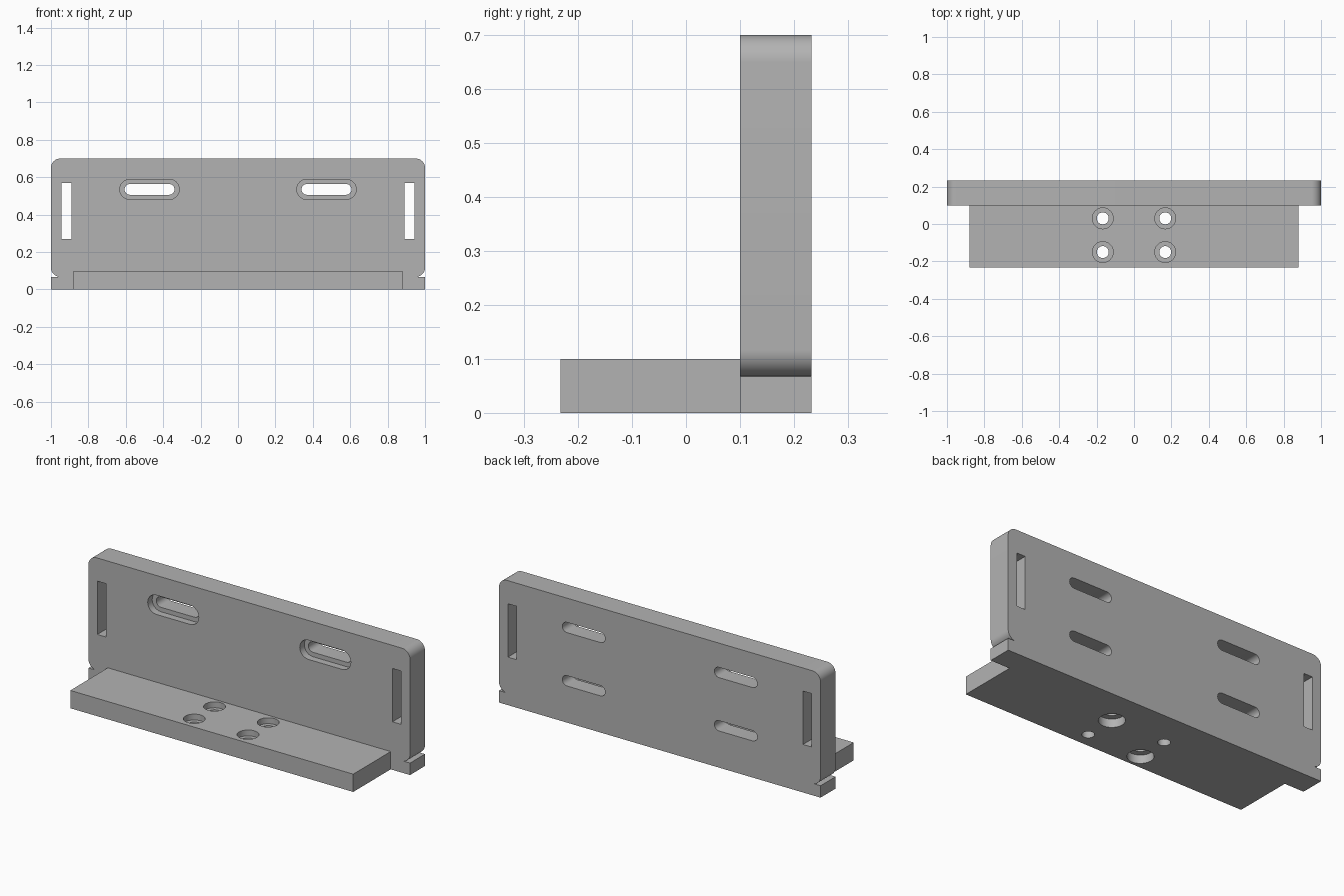
import bpy
import bmesh
from math import cos, sin, radians
from mathutils import Vector

if "Cube" in bpy.data.objects:
    bpy.data.objects.remove(bpy.data.objects["Cube"])

grey = bpy.data.materials.new("plain grey")
grey.use_nodes = True
grey.diffuse_color = (0.45, 0.45, 0.45, 1)
grey.node_tree.nodes["Principled BSDF"].inputs["Base Color"].default_value = (0.45, 0.45, 0.45, 1)


def arc(cx, cy, r, start, end, steps=12):
    angles = [radians(start + (end - start) * i / steps) for i in range(steps + 1)]
    return [(cx + r * cos(a), cy + r * sin(a)) for a in angles]


def rect(x0, x1, y0, y1):
    return [(x0, y0), (x1, y0), (x1, y1), (x0, y1)]


def slot(cx, cy, length, r):
    h = length / 2 - r
    return arc(cx + h, cy, r, -90, 90) + arc(cx - h, cy, r, 90, 270)


def prism(name, outline, axis, low, high):
    """Extrude an outline along y (outline in x, z) or z (outline in x, y)."""
    place = (lambda a, b: (a, low, b)) if axis == "y" else (lambda a, b: (a, b, low))
    push = Vector((0, high - low, 0)) if axis == "y" else Vector((0, 0, high - low))
    bm = bmesh.new()
    face = bm.faces.new([bm.verts.new(place(a, b)) for a, b in outline])
    top = bmesh.ops.extrude_face_region(bm, geom=[face])["geom"]
    bmesh.ops.translate(bm, vec=push, verts=[v for v in top if isinstance(v, bmesh.types.BMVert)])
    if face.is_valid and len(face.edges) and not all(e.is_manifold for e in face.edges):
        bm.faces.remove(face)
    bmesh.ops.recalc_face_normals(bm, faces=bm.faces)
    mesh = bpy.data.meshes.new(name)
    bm.to_mesh(mesh)
    bm.free()
    mesh.materials.append(grey)
    obj = bpy.data.objects.new(name, mesh)
    bpy.context.collection.objects.link(obj)
    return obj


def combine(target, other, operation):
    mod = target.modifiers.new(operation, "BOOLEAN")
    mod.operation, mod.solver, mod.object = operation, "EXACT", other
    bpy.context.view_layer.objects.active = target
    bpy.ops.object.modifier_apply(modifier=mod.name)
    bpy.data.objects.remove(other)


def cut(outline, axis, low, high):
    combine(bracket, prism("cutter", outline, axis, low, high), "DIFFERENCE")


# Upright plate: rounded corners, with a notch above a small foot at each end
FRONT, BACK = 0.1, 0.233
half = [(1, 0), (1, 0.067), (0.963, 0.067)]
half += arc(0.95, 0.117, 0.05, -75, 0) + arc(0.95, 0.65, 0.05, 0, 90)
outline = half + [(-x, z) for x, z in reversed(half)]
bracket = prism("mounting_bracket", outline, "y", FRONT, BACK)

# Horizontal shelf in front of the plate
combine(bracket, prism("shelf", rect(-0.88, 0.88, -BACK, 0.17), "z", 0, 0.1), "UNION")

for side in (-1, 1):
    # Tall strap opening near each end
    cut(rect(side * 0.918 - 0.027, side * 0.918 + 0.027, 0.27, 0.57), "y", 0, 0.3)
    # Recessed adjustment slots
    for z in (0.235, 0.535):
        cut(slot(side * 0.473, z, 0.318, 0.054), "y", 0.05 if z > 0.3 else 0.101 - 0.0005, FRONT + 0.04)
        cut(slot(side * 0.473, z, 0.267, 0.029), "y", 0.05 if z > 0.3 else FRONT + 0.02, 0.3)
    # Screw holes, recessed on top
    for y in (-0.15, 0.03):
        cut(arc(side * 0.167, y, 0.056, 0, 345, 23), "z", 0.067, 0.15)
        cut(arc(side * 0.167, y, 0.032, 0, 345, 23), "z", -0.1, 0.15)
    # One wider recess underneath per side, on a diagonal
    cut(arc(side * 0.167, 0.03 if side > 0 else -0.15, 0.067, 0, 345, 23), "z", -0.1, 0.047)

bpy.ops.object.select_all(action="DESELECT")
bracket.select_set(True)
bpy.context.view_layer.objects.active = bracket
bpy.ops.object.shade_smooth_by_angle(angle=radians(30))
